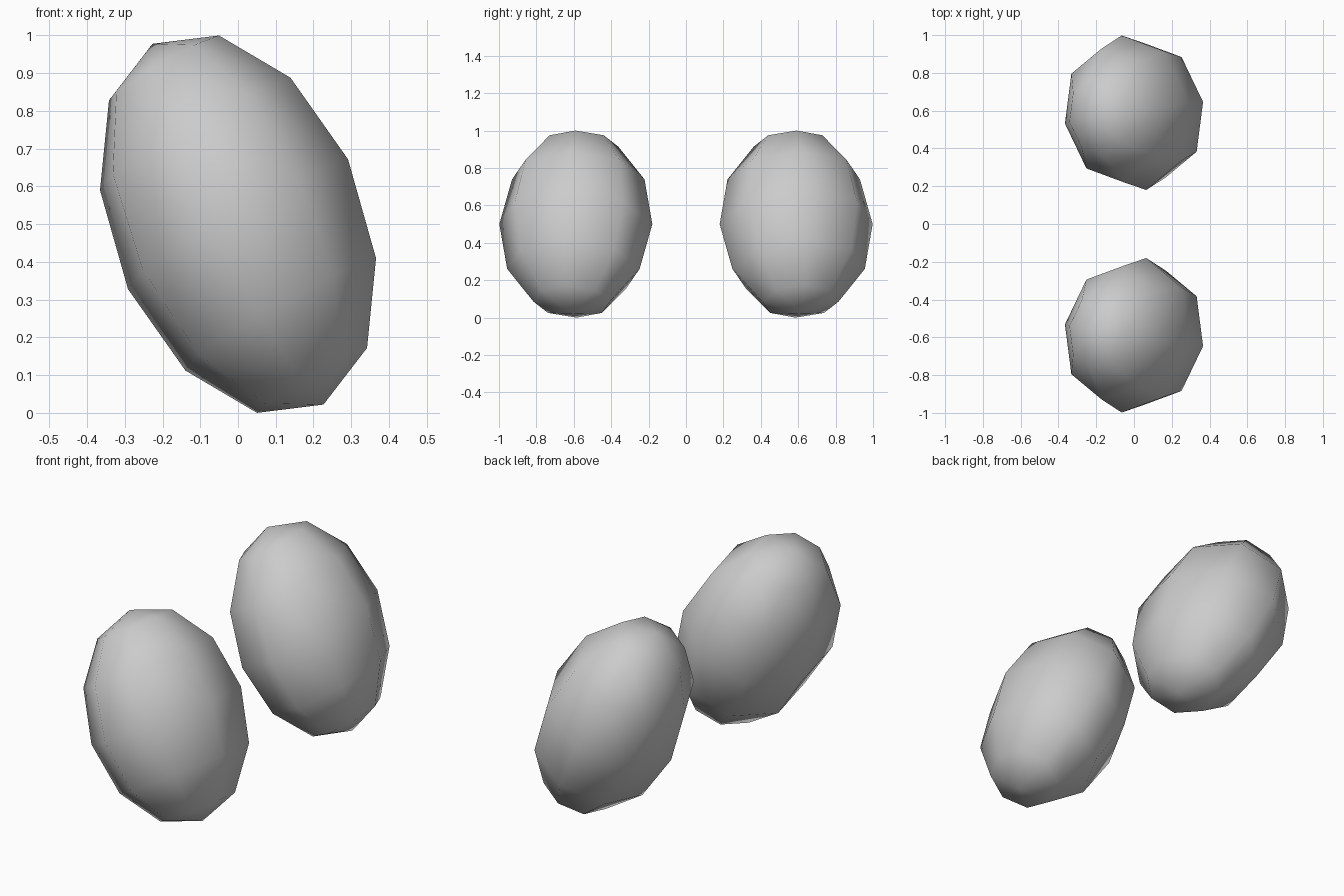
import bpy, bmesh
from mathutils import Matrix

if "Cube" in bpy.data.objects:
    bpy.data.objects.remove(bpy.data.objects["Cube"])

# Half-axis vectors of the front pod: width, depth, length (leaning, slightly twisted)
WIDTH = (0.2915, -0.051, 0.172)
DEPTH = (0.065, 0.409, 0.0)
LENGTH = (-0.2265, 0.026, 0.478)
OFFSET = 0.589


def add_pod(name, side):
    """Low-poly ellipsoid; side is -1 for front, +1 for its mirror at the back."""
    m = -side
    mat = Matrix((
        (WIDTH[0], m * DEPTH[0], LENGTH[0], 0.0),
        (m * WIDTH[1], DEPTH[1], m * LENGTH[1], side * OFFSET),
        (WIDTH[2], m * DEPTH[2], LENGTH[2], 0.5),
        (0.0, 0.0, 0.0, 1.0),
    ))
    bm = bmesh.new()
    bmesh.ops.create_uvsphere(bm, u_segments=8, v_segments=6, radius=1.0)
    bm.transform(mat)
    bmesh.ops.recalc_face_normals(bm, faces=bm.faces)
    for f in bm.faces:
        f.smooth = True
    mesh = bpy.data.meshes.new(name)
    bm.to_mesh(mesh)
    bm.free()
    obj = bpy.data.objects.new(name, mesh)
    bpy.context.collection.objects.link(obj)
    return obj


# Mirrored pair
add_pod("front_pod", -1)
add_pod("back_pod", 1)
